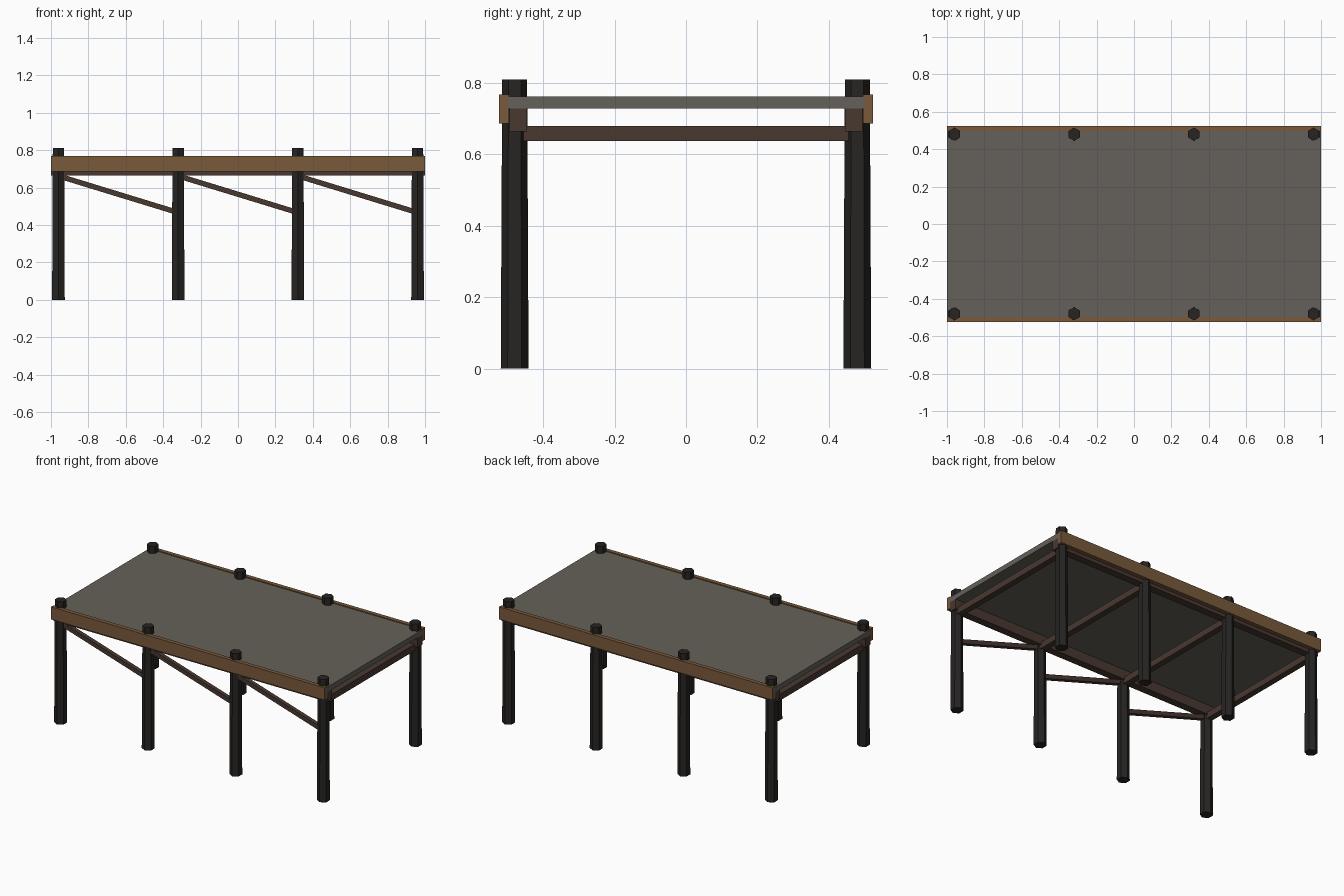
import bpy
from math import atan2, hypot

if "Cube" in bpy.data.objects:
    bpy.data.objects.remove(bpy.data.objects["Cube"])


def material(name, rgb):
    m = bpy.data.materials.new(name)
    m.diffuse_color = (*rgb, 1)
    m.use_nodes = True
    m.node_tree.nodes["Principled BSDF"].inputs["Base Color"].default_value = m.diffuse_color
    return m


DARK = material("dark_timber", (0.02, 0.018, 0.016))
BEAM = material("brown_timber", (0.064, 0.04, 0.03))
RIM = material("rim_timber", (0.19, 0.10, 0.043))
DECK = material("grey_planking", (0.13, 0.117, 0.10))


def box(name, center, size, mat, rot_y=0):
    bpy.ops.mesh.primitive_cube_add(size=1, location=center, rotation=(0, rot_y, 0))
    ob = bpy.context.object
    ob.name = name
    ob.scale = size
    ob.data.materials.append(mat)
    return ob


POST_X = (-0.96, -0.32, 0.32, 0.96)
POST_Y = 0.48

# deck slab
box("deck", (0, 0, 0.745), (2, 1.0, 0.034), DECK)

for side, label in ((-1, "front"), (1, "back")):
    # outer rim board and the long beam under the deck
    box(label + "_rim", (0, side * 0.51, 0.727), (2, 0.027, 0.082), RIM)
    box(label + "_beam", (0, side * 0.47, 0.697), (2, 0.05, 0.066), BEAM)
    # tapered hexagonal posts
    for x in POST_X:
        bpy.ops.mesh.primitive_cone_add(vertices=6, radius1=0.039, radius2=0.035,
                                        depth=0.81, location=(x, side * POST_Y, 0.405))
        post = bpy.context.object
        post.name = label + "_post"
        post.data.materials.append(DARK)

# cross beams between post pairs
for x in POST_X:
    box("cross_beam", (x, 0, 0.659), (0.04, 2 * POST_Y, 0.042), BEAM)

# diagonal braces, front side only
Z_HIGH, Z_LOW = 0.662, 0.466
for x0, x1 in zip(POST_X, POST_X[1:]):
    dx, dz = x1 - x0, Z_LOW - Z_HIGH
    box("brace", ((x0 + x1) / 2, -POST_Y, (Z_HIGH + Z_LOW) / 2),
        (hypot(dx, dz), 0.028, 0.028), BEAM, atan2(-dz, dx))
